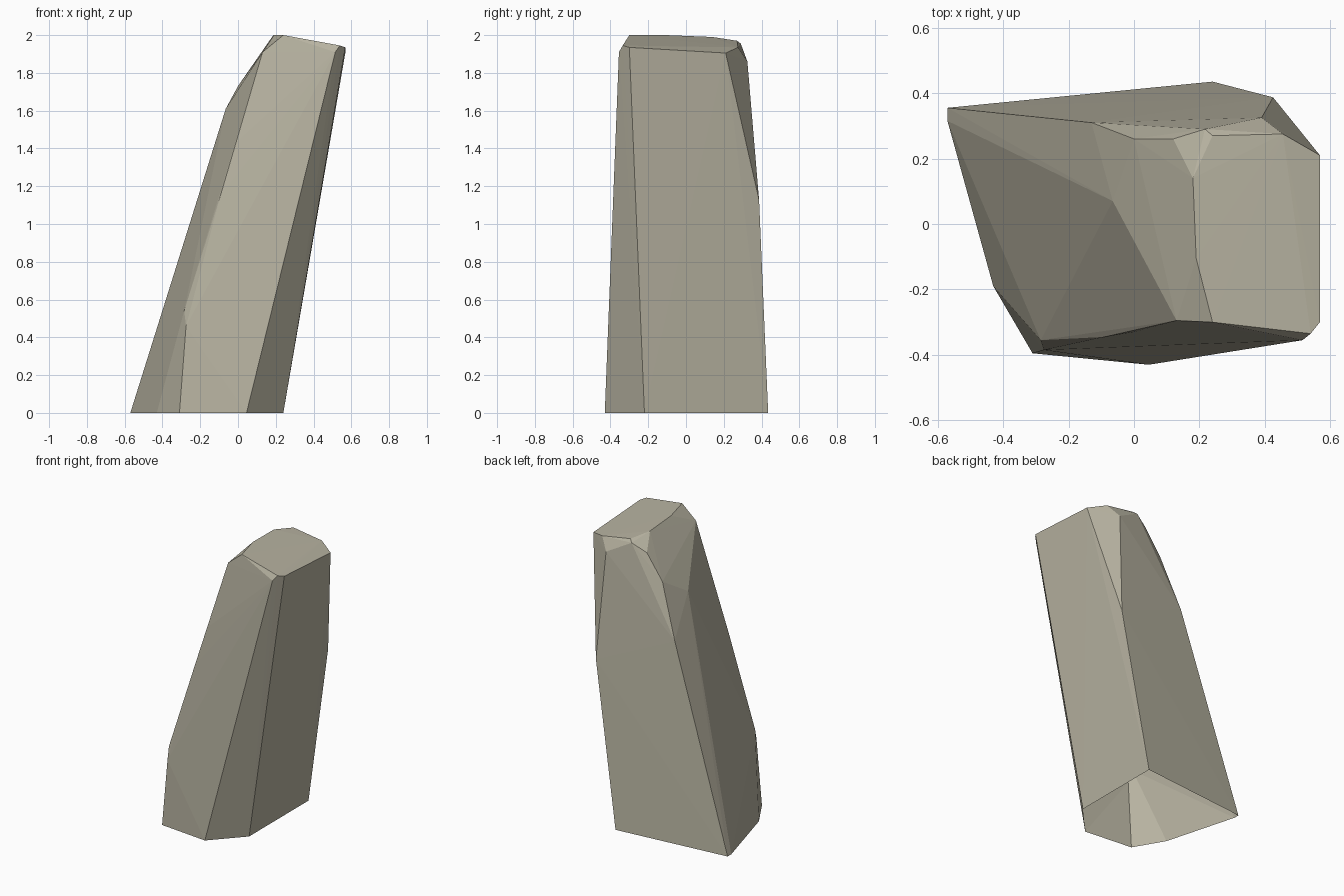
import bpy
import bmesh

# Remove the default cube only
default_cube = bpy.data.objects.get("Cube")
if default_cube:
    bpy.data.objects.remove(default_cube, do_unlink=True)


def make_material(name, colour):
    """Plain flat material, the same in viewport and render."""
    material = bpy.data.materials.new(name)
    material.use_nodes = True
    material.diffuse_color = colour
    shader = material.node_tree.nodes["Principled BSDF"]
    shader.inputs["Base Color"].default_value = colour
    shader.inputs["Roughness"].default_value = 0.9
    return material


def make_hewn_rock(name, corners, material):
    """Wrap flat facets around the corners and leave the underside open."""
    bm = bmesh.new()
    for corner in corners:
        bm.verts.new(corner)
    bmesh.ops.convex_hull(bm, input=list(bm.verts))
    bmesh.ops.recalc_face_normals(bm, faces=list(bm.faces))

    # Open underside: drop every face lying on the ground
    underside = [face for face in bm.faces
                 if all(vert.co.z < 0.001 for vert in face.verts)]
    bmesh.ops.delete(bm, geom=underside, context="FACES")

    # Clear corners that ended up inside the hull
    loose = [vert for vert in bm.verts if not vert.link_faces]
    bmesh.ops.delete(bm, geom=loose, context="VERTS")

    mesh = bpy.data.meshes.new(name)
    bm.to_mesh(mesh)
    bm.free()
    mesh.materials.append(material)
    for polygon in mesh.polygons:
        polygon.use_smooth = False
    rock = bpy.data.objects.new(name, mesh)
    bpy.context.collection.objects.link(rock)
    return rock


# Footprint on the ground, counter-clockwise from the back left
footprint = [(-.57, .355), (-.57, .315), (-.43, -.19), (-.31, -.395),
             (.045, -.43), (.24, -.22), (.24, .435)]
base_ring = [(x, y, 0) for x, y in footprint]

# Chipped corners along the leaning body
body_corners = [
    (-.275, -.385, .46), (-.285, -.355, .54),   # front notch
    (-.09, -.345, 1.16), (0, -.33, 1.44),       # front edge
    (-.065, .07, 1.61), (-.13, .31, 1.37),      # leaning side
    (.425, .387, 1.125),                        # back chip
    (.485, -.268, 1.45),
]

# Shoulder just below the crown
shoulder = [
    (.13, -.295, 1.91), (.515, -.355, 1.91),
    (.39, .325, 1.86), (.217, .29, 1.955),
    (.12, .26, 1.9), (0, .26, 1.73),
]

# Sloping crown
crown = [
    (.24, -.3, 2), (.19, -.105, 2), (.18, .14, 1.99), (.24, .27, 1.97),
    (.455, .275, 1.935), (.568, .21, 1.905),
    (.568, -.3, 1.935), (.54, -.335, 1.945),
]

stone = make_material("warm grey stone", (0.48, 0.455, 0.36, 1))
make_hewn_rock("standing_rock", base_ring + body_corners + shoulder + crown, stone)
